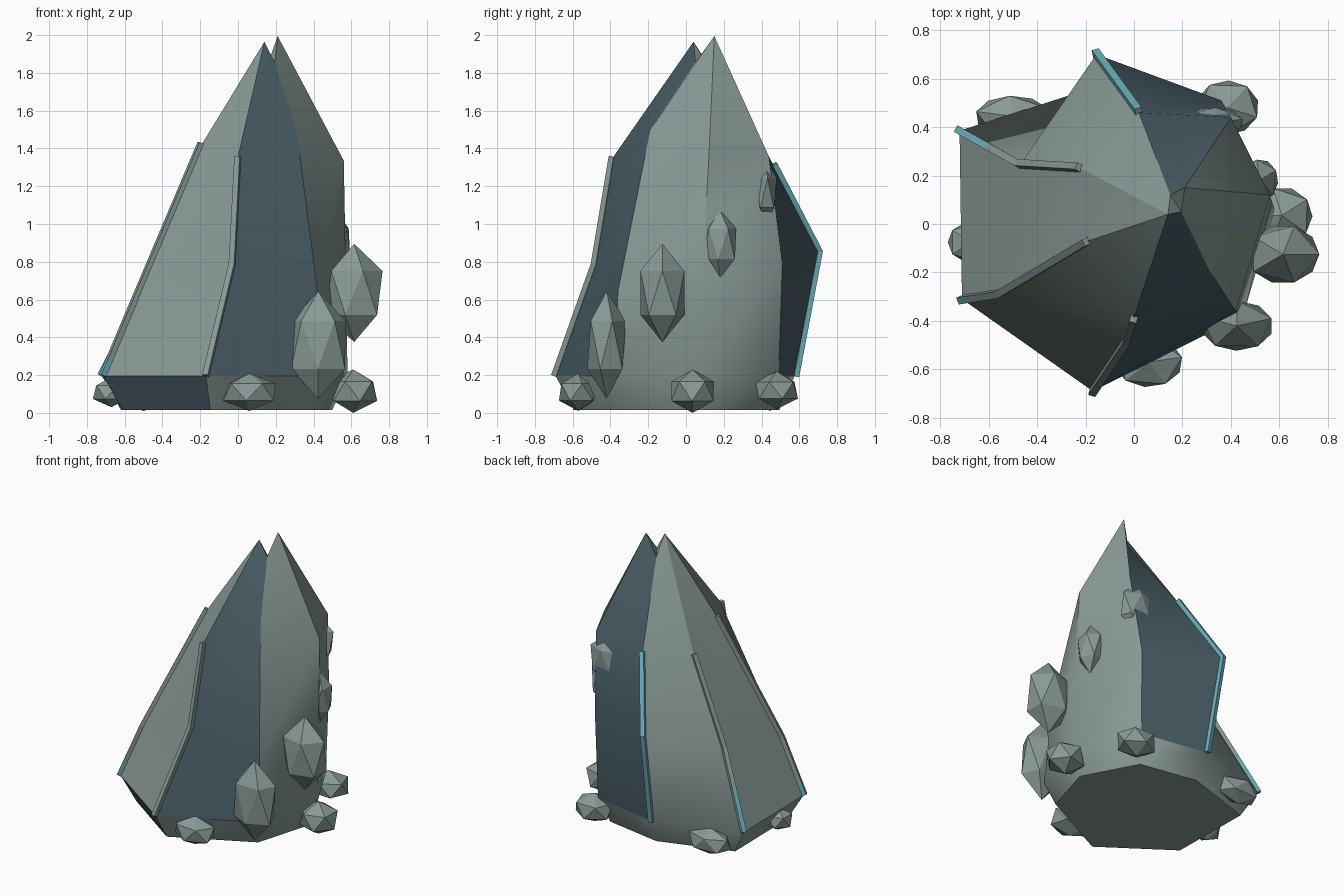
import bpy, bmesh
from mathutils import Vector, Matrix

if "Cube" in bpy.data.objects:
    bpy.data.objects.remove(bpy.data.objects["Cube"])


def material(name, rgb):
    m = bpy.data.materials.new(name)
    m.diffuse_color = (*rgb, 1)
    m.use_nodes = True
    m.node_tree.nodes["Principled BSDF"].inputs["Base Color"].default_value = m.diffuse_color
    return m


STONE = material("grey_green_stone", (0.25, 0.325, 0.31))
SLATE = material("dark_slate", (0.065, 0.11, 0.13))
TEAL = material("teal_crystal", (0.15, 0.42, 0.48))


def new_object(name, bm, mats):
    me = bpy.data.meshes.new(name)
    bm.to_mesh(me)
    bm.free()
    for m in mats:
        me.materials.append(m)
    ob = bpy.data.objects.new(name, me)
    bpy.context.collection.objects.link(ob)
    return ob


# Vertical ridges of the spire: base, middle and shoulder points
ridges = {
    "front": [(-.17, -.69, .2), (-.03, -.48, .79), (0, -.385, 1.36)],
    "front_right": [(.45, -.38, .2), (.42, -.36, .65), (.31, -.19, 1.5)],
    "right": [(.58, .06, .2), (.57, .09, .8), (.56, .12, 1.34)],
    "back_right": [(.35, .49, .2), (.36, .51, .8), (.40, .44, 1.36)],
    "back": [(-.13, .575, .2), (-.155, .70, .86), (.02, .46, 1.32)],
    "back_left": [(-.72, .385, .2), (-.47, .245, .68), (-.22, .23, 1.28)],
    "front_left": [(-.71, -.31, .2), (-.55, -.285, .58), (-.19, -.07, 1.43)],
}
names = list(ridges)

# Spire body with two tips and a notch between them
bm = bmesh.new()
tip_low = bm.verts.new((.14, .04, 1.97))
tip_high = bm.verts.new((.21, .15, 2.0))
notch_front = bm.verts.new((.195, .05, 1.86))
notch_back = bm.verts.new((.15, .12, 1.83))
tops = [tip_low, notch_front, tip_high, tip_high, notch_back, tip_low, tip_low]
columns = []
for n, top in zip(names, tops):
    pts = ridges[n]
    foot = bm.verts.new((pts[0][0] * .86, pts[0][1] * .86, .02))
    columns.append([foot] + [bm.verts.new(p) for p in pts] + [top])
for i, a in enumerate(columns):
    b = columns[(i + 1) % len(columns)]
    for k in range(4):
        loop = [a[k], b[k], b[k + 1], a[k + 1]]
        f = bm.faces.new(list(dict.fromkeys(loop)))
        # Front and back panels are slate, as is the foot of the left-front side
        if (i in (0, 3) and k > 0) or (i == 6 and k == 0):
            f.material_index = 1
bm.faces.new([c[0] for c in reversed(columns)])
bm.faces.new([tip_low, notch_front, notch_back])
bm.faces.new([tip_high, notch_back, notch_front])
bmesh.ops.recalc_face_normals(bm, faces=bm.faces)
for f in bm.faces:
    f.smooth = True
for e in bm.edges:
    mats = {f.material_index for f in e.link_faces}
    if len(mats) > 1 or e.calc_face_angle(0) > 0.87:
        e.smooth = False
for i, c in enumerate(columns):
    if names[i] != "right":
        for k in range(1, 4):
            e = bm.edges.get((c[k], c[k + 1]))
            if e:
                e.smooth = False
new_object("spire", bm, [STONE, SLATE])


# Thin trim bars along four ridges; teal_to is how far up the teal reaches
def bar(name, points, teal_to):
    bm = bmesh.new()
    pts = [Vector(p) for p in points]
    if 0 < teal_to < 1:
        pts.insert(1, pts[0].lerp(pts[1], teal_to))
    out = Vector((pts[0].x, pts[0].y, .25)).normalized()
    rings = []
    for i, p in enumerate(pts):
        d = (pts[min(i + 1, len(pts) - 1)] - pts[max(i - 1, 0)]).normalized()
        s = d.cross(out).normalized()
        o = s.cross(d).normalized()
        mid = p + o * .008
        rings.append([bm.verts.new(mid + s * u * .015 + o * v * .014)
                      for u, v in ((-1, -1), (1, -1), (1, 1), (-1, 1))])
    for i in range(len(rings) - 1):
        for k in range(4):
            j = (k + 1) % 4
            f = bm.faces.new([rings[i][k], rings[i][j], rings[i + 1][j], rings[i + 1][k]])
            f.material_index = int(teal_to >= 1 or (i == 0 and teal_to > 0))
    bm.faces.new(rings[0])
    bm.faces.new(rings[-1])
    bmesh.ops.recalc_face_normals(bm, faces=bm.faces)
    new_object(name, bm, [STONE, TEAL])


for n, t in (("front", 0), ("back", 1), ("back_left", .5), ("front_left", .25)):
    bar(n + "_trim", ridges[n], t)

# Faceted stones: centre, radii, turn
stones = {
    "tall_stone_front": ((.425, -.42, .365), (.16, .11, .285), .3),
    "tall_stone_right": ((.615, -.125, .64), (.16, .13, .26), 0),
    "upper_stone_right": ((.52, .18, .9), (.08, .093, .18), .5),
    "upper_stone_back": ((.325, .42, 1.17), (.135, .065, .175), .2),
    "foot_stone_front": ((.06, -.57, .115), (.15, .11, .1), .2),
    "foot_stone_right": ((.61, .035, .12), (.135, .125, .115), .6),
    "foot_stone_back": ((.385, .48, .125), (.14, .12, .1), .9),
    "foot_stone_back_left": ((-.5, .445, .11), (.165, .09, .095), .4),
    "foot_stone_left": ((-.67, -.075, .115), (.105, .09, .08), 0),
}
for n, (centre, radii, turn) in stones.items():
    bm = bmesh.new()
    bmesh.ops.create_icosphere(bm, subdivisions=1, radius=1)
    bmesh.ops.rotate(bm, verts=bm.verts, matrix=Matrix.Rotation(turn, 3, "Z"))
    bmesh.ops.scale(bm, verts=bm.verts, vec=[radii[0] * 1.05, radii[1] * 1.05, radii[2]])
    bmesh.ops.translate(bm, verts=bm.verts, vec=centre)
    new_object(n, bm, [STONE])

# Rest the lowest stone tip on the ground
low = min(v.co.z for o in bpy.data.objects for v in o.data.vertices)
for o in bpy.data.objects:
    o.data.transform(Matrix.Translation((0, 0, -low)))
